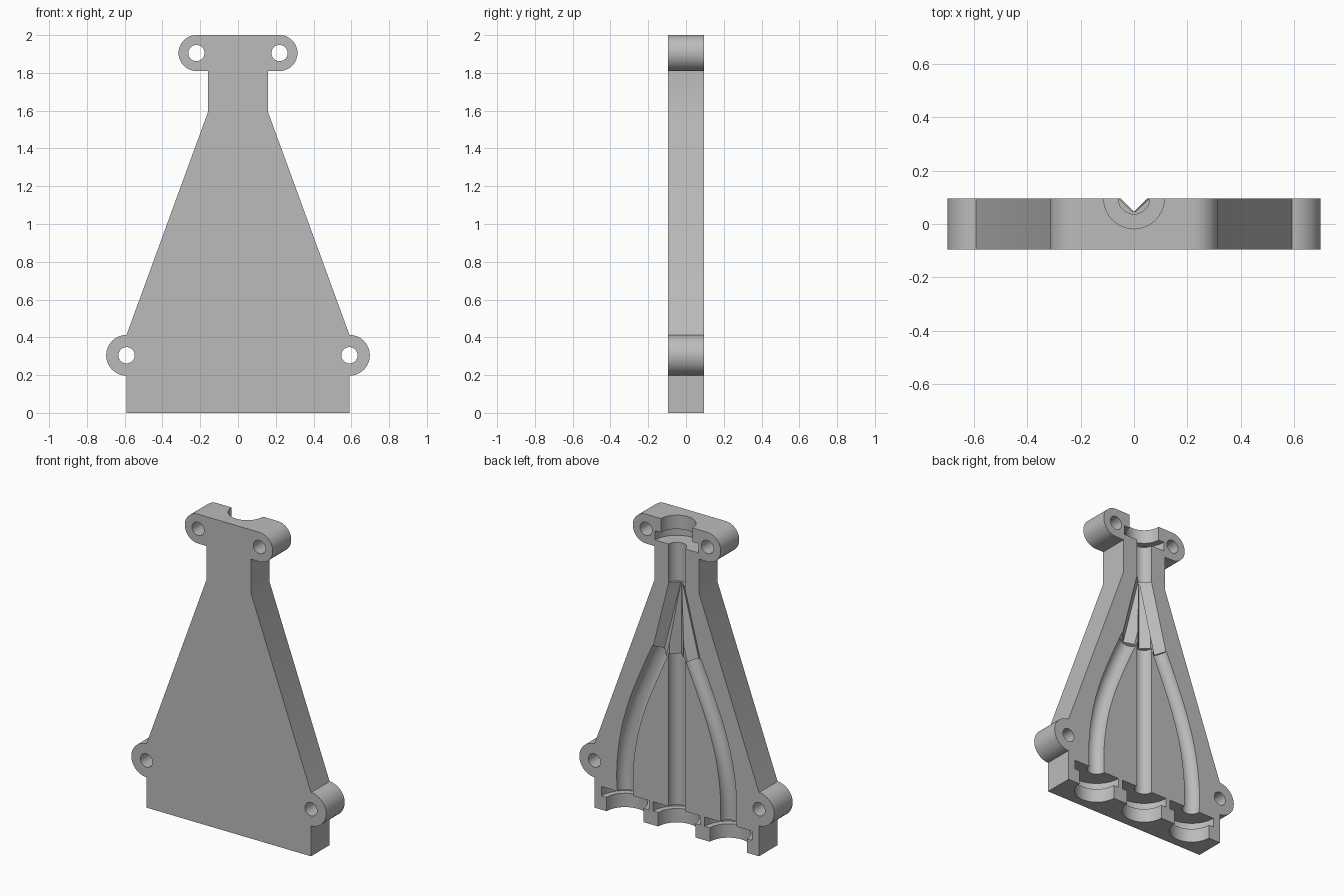
import bpy, bmesh, math
from mathutils import Vector

if "Cube" in bpy.data.objects:
    bpy.data.objects.remove(bpy.data.objects["Cube"], do_unlink=True)

BACK, FRONT = 0.095, -0.095

grey = bpy.data.materials.new("plain_grey")
grey.use_nodes = True
colour = (0.5, 0.5, 0.5, 1)
grey.diffuse_color = colour
grey.node_tree.nodes["Principled BSDF"].inputs["Base Color"].default_value = colour


def make_object(name, bm):
    bmesh.ops.recalc_face_normals(bm, faces=bm.faces)
    mesh = bpy.data.meshes.new(name)
    bm.to_mesh(mesh)
    bm.free()
    mesh.materials.append(grey)
    obj = bpy.data.objects.new(name, mesh)
    bpy.context.collection.objects.link(obj)
    return obj


def sweep(name, path, radius, sides=40):
    """Closed tube along a path; four sides give a diamond section."""
    path = [Vector(p) for p in path]
    bm = bmesh.new()
    rings = []
    for i, p in enumerate(path):
        t = (path[min(i + 1, len(path) - 1)] - path[max(i - 1, 0)]).normalized()
        u = Vector((1, 0, 0)) if abs(t.y) > 0.9 else Vector((0, 1, 0))
        v = t.cross(u)
        angles = [math.tau * k / sides for k in range(sides)]
        rings.append([bm.verts.new(p + radius * (math.cos(a) * u + math.sin(a) * v))
                      for a in angles])
    for a, b in zip(rings, rings[1:]):
        for k in range(sides):
            n = (k + 1) % sides
            bm.faces.new((a[k], a[n], b[n], b[k]))
    bm.faces.new(rings[0])
    bm.faces.new(rings[-1])
    return make_object(name, bm)


def upright(name, x, z0, z1, radius, sides=40):
    return sweep(name, [(x, BACK, z0), (x, BACK, z1)], radius, sides)


def smooth_path(points, steps=8):
    """Catmull-Rom curve through points on the back plane."""
    pts = [Vector((x, BACK, z)) for x, z in points]
    pts = [2 * pts[0] - pts[1]] + pts + [2 * pts[-1] - pts[-2]]
    out = []
    for a, b, c, d in zip(pts, pts[1:], pts[2:], pts[3:]):
        for s in range(steps):
            t = s / steps
            out.append(0.5 * (2 * b + (c - a) * t + (2 * a - 5 * b + 4 * c - d) * t * t
                              + (3 * b - a - 3 * c + d) * t ** 3))
    return out + [pts[-2]]


def ear(cx, cz, r, steps=24):
    """Rounded lug outline, bottom to top."""
    return [(cx + r * math.cos(a), cz + r * math.sin(a))
            for a in (math.pi * (k / steps - 0.5) for k in range(steps + 1))]


# Plate outline: right half, then mirrored
half = [(0.59, 0)] + ear(0.59, 0.305, 0.108) + [(0.16, 1.59), (0.16, 1.81)] + ear(0.22, 1.905, 0.095)
outline = half + [(-x, z) for x, z in reversed(half)]
bm = bmesh.new()
face = bm.faces.new([bm.verts.new((x, FRONT, z)) for x, z in outline])
ext = bmesh.ops.extrude_face_region(bm, geom=[face])
for v in ext["geom"]:
    if isinstance(v, bmesh.types.BMVert):
        v.co.y = BACK
plate = make_object("mould_half", bm)

# Cutters: neck bore, top port and its flange slot
cutters = [
    upright("top_port", 0, 1.88, 2.1, 0.113),
    upright("top_flange_slot", 0, 1.85, 1.91, 0.155),
    upright("neck_channel", 0, 1.6, 1.88, 0.058),
    upright("centre_groove", 0, 1.1, 1.64, 0.05, 4),
    upright("centre_channel", 0, 0.12, 1.14, 0.058),
]
# Bottom ports with flange slots
for x in (-0.37, 0, 0.37):
    cutters.append(upright("bottom_port", x, -0.1, 0.12, 0.133))
    cutters.append(upright("bottom_flange_slot", x, 0.09, 0.15, 0.17))
# Side branches and bolt holes
bend = [(0.12, 1.14), (0.2, 0.96), (0.28, 0.76), (0.34, 0.55), (0.37, 0.33), (0.37, 0.12)]
for s in (-1, 1):
    cutters.append(sweep("branch_groove", [(0, BACK, 1.62), (s * 0.125, BACK, 1.13)], 0.05, 4))
    cutters.append(sweep("branch_channel", smooth_path([(s * x, z) for x, z in bend]), 0.058))
    for x, z in ((0.59, 0.305), (0.22, 1.905)):
        cutters.append(sweep("bolt_hole", [(s * x, -0.2, z), (s * x, 0.2, z)], 0.043))

for c in cutters:
    c.hide_render = True
    mod = plate.modifiers.new(c.name, "BOOLEAN")
    mod.operation = "DIFFERENCE"
    mod.solver = "EXACT"
    mod.object = c

# Bake the cuts and drop the cutters
bpy.context.view_layer.update()
baked = bpy.data.meshes.new_from_object(plate.evaluated_get(bpy.context.evaluated_depsgraph_get()))
plate.modifiers.clear()
plate.data = baked
for c in cutters:
    bpy.data.objects.remove(c, do_unlink=True)

bpy.ops.object.select_all(action="DESELECT")
plate.select_set(True)
bpy.context.view_layer.objects.active = plate
bpy.ops.object.shade_smooth_by_angle(angle=math.radians(30))
